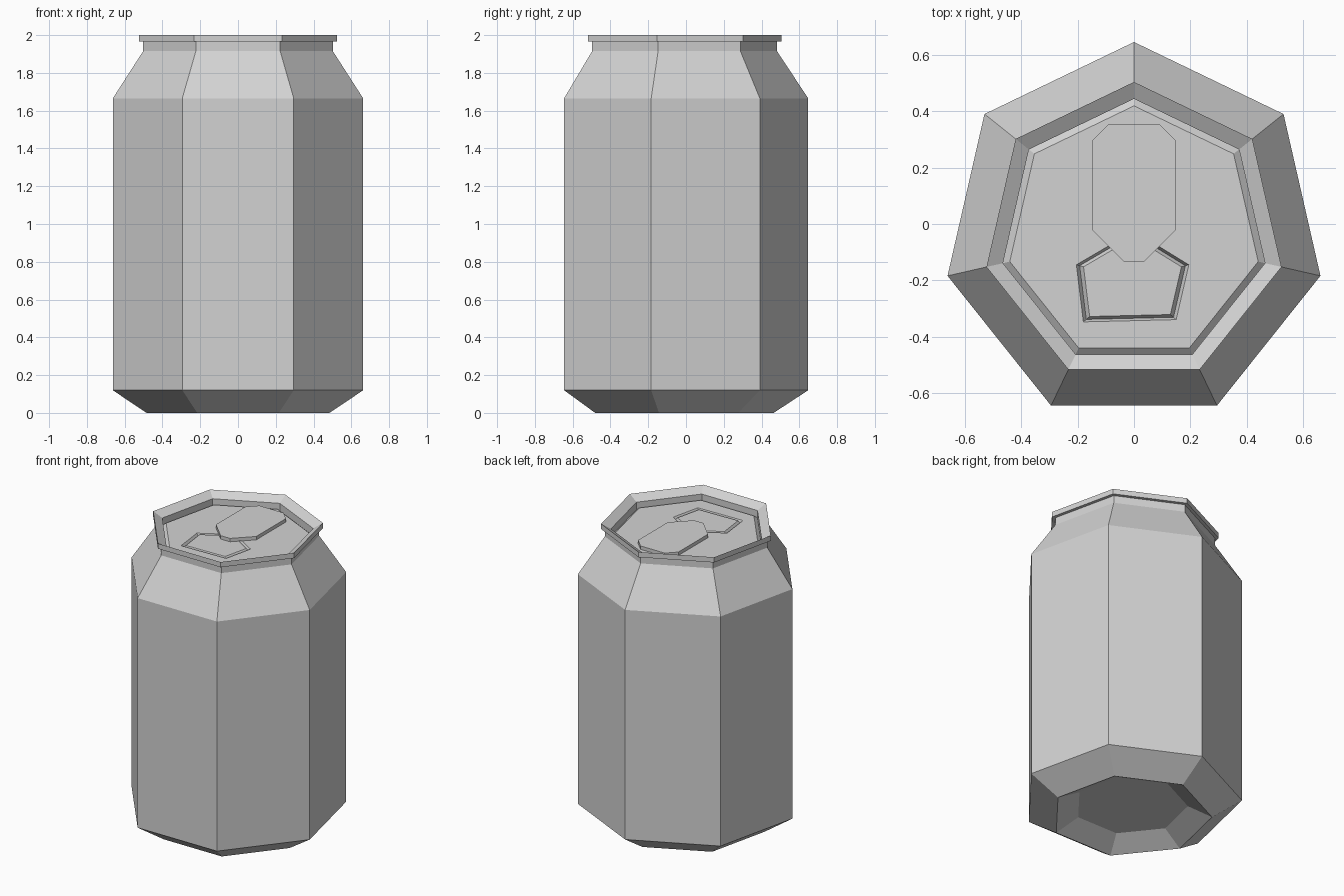
import bpy, bmesh
from math import sin, cos, pi
from mathutils import Vector

cube = bpy.data.objects.get("Cube")
if cube:
    bpy.data.objects.remove(cube, do_unlink=True)

SIDES = 7
CENTRE_Y = -0.033
PANEL_Z = 1.935

metal = bpy.data.materials.new("light_grey_metal")
metal.use_nodes = True
grey = (0.65, 0.65, 0.65, 1)
metal.diffuse_color = grey
metal.node_tree.nodes["Principled BSDF"].inputs["Base Color"].default_value = grey


def finish(name, bm):
    bmesh.ops.recalc_face_normals(bm, faces=bm.faces)
    mesh = bpy.data.meshes.new(name)
    bm.to_mesh(mesh)
    bm.free()
    mesh.materials.append(metal)
    obj = bpy.data.objects.new(name, mesh)
    bpy.context.collection.objects.link(obj)
    return obj


def loop(bm, points, z):
    return [bm.verts.new((x, y, z)) for x, y in points]


def bridge(bm, a, b):
    n = len(a)
    for i in range(n):
        j = (i + 1) % n
        bm.faces.new((a[i], a[j], b[j], b[i]))


def ring(radius):
    """Seven-sided outline with one corner at the back."""
    return [(radius * cos(pi / 2 + 2 * pi * i / SIDES),
             CENTRE_Y + radius * sin(pi / 2 + 2 * pi * i / SIDES))
            for i in range(SIDES)]


def inset(points, factor):
    mid = sum((Vector(p) for p in points), Vector((0, 0))) / len(points)
    return [tuple(mid + (Vector(p) - mid) * factor) for p in points]


# Can body: (radius, height) from the recessed base up to the lid edge
profile = [(0.35, 0.075), (0.497, 0), (0.68, 0.12), (0.68, 1.665),
           (0.515, 1.915), (0.515, 1.965), (0.538, 1.965), (0.538, 2.0),
           (0.478, 1.965), (0.478, 1.915), (0.453, PANEL_Z)]
bm = bmesh.new()
loops = [loop(bm, ring(r), z) for r, z in profile]
for a, b in zip(loops, loops[1:]):
    bridge(bm, a, b)
bm.faces.new(loops[0])

# Lid panel, filled around the opening outline
opening = [(0, -0.025), (-0.205, -0.145), (-0.18, -0.348), (0.15, -0.34), (0.195, -0.145)]
outer = loop(bm, opening, PANEL_Z)
edges = [bm.edges.get((loops[-1][i], loops[-1][i - 1])) for i in range(SIDES)]
edges += [bm.edges.new((outer[i], outer[i - 1])) for i in range(len(outer))]
bmesh.ops.triangle_fill(bm, edges=edges, use_beauty=True, normal=(0, 0, 1))

# Scored groove and the flap inside it
groove = loop(bm, inset(opening, 0.94), PANEL_Z - 0.018)
flap = loop(bm, inset(opening, 0.87), PANEL_Z)
bridge(bm, outer, groove)
bridge(bm, groove, flap)
bm.faces.new(flap)
bmesh.ops.dissolve_limit(bm, angle_limit=0.001, verts=bm.verts[:], edges=bm.edges[:])
finish("can_body", bm)

# Pull tab lying over the opening
half = [(0.09, 0.355), (0.15, 0.295), (0.15, -0.02), (0.035, -0.135)]
outline = half + [(-x, y) for x, y in reversed(half)]
bm = bmesh.new()
low, high = loop(bm, outline, PANEL_Z + 0.002), loop(bm, outline, PANEL_Z + 0.025)
bridge(bm, low, high)
bm.faces.new(low)
bm.faces.new(high)
finish("pull_tab", bm)
